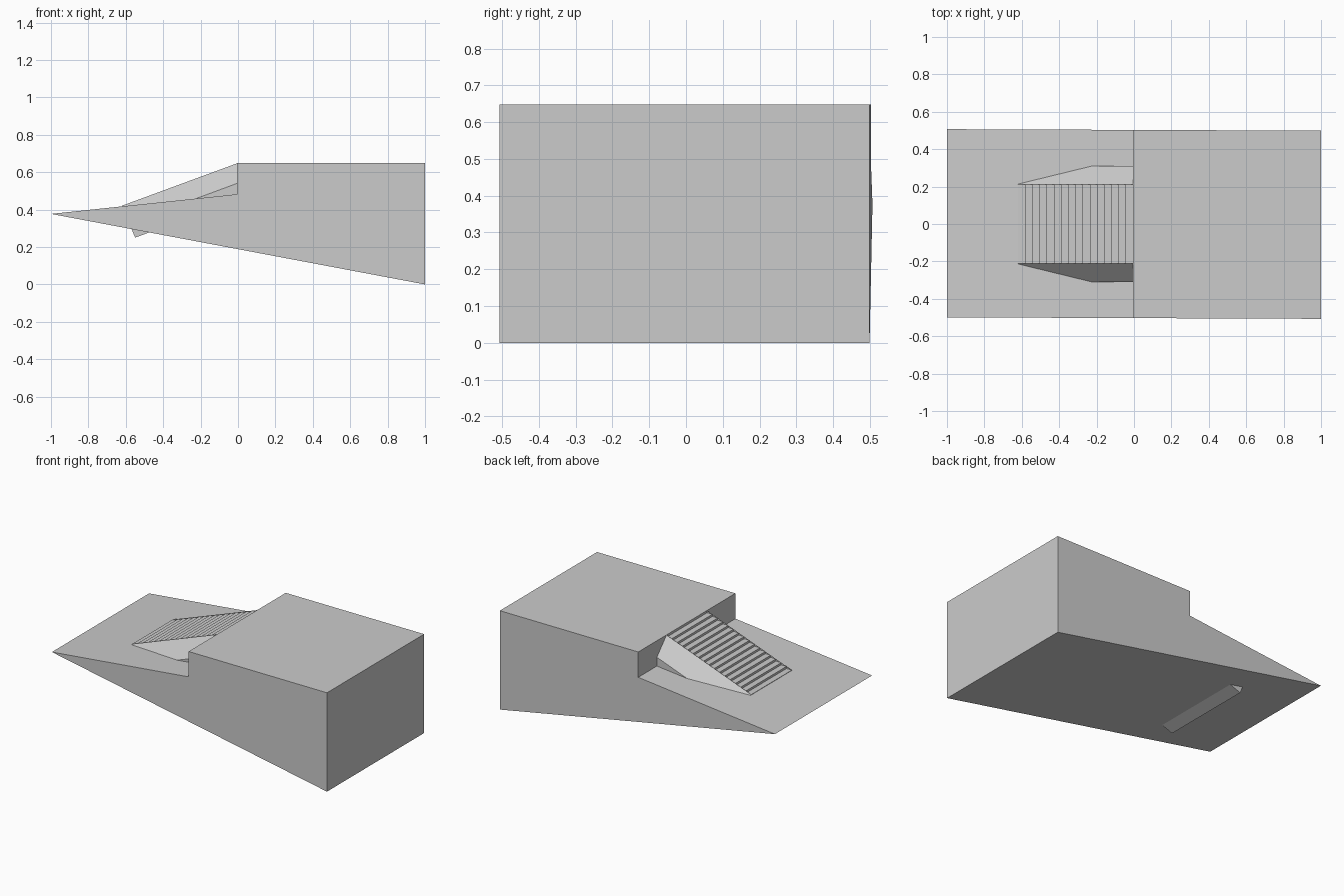
import bpy, bmesh
from mathutils import Vector

if "Cube" in bpy.data.objects:
    bpy.data.objects.remove(bpy.data.objects["Cube"])


def finish(name, bm):
    bmesh.ops.recalc_face_normals(bm, faces=bm.faces[:])
    mesh = bpy.data.meshes.new(name)
    bm.to_mesh(mesh)
    bm.free()
    obj = bpy.data.objects.new(name, mesh)
    bpy.context.collection.objects.link(obj)
    return obj


def loft(name, ring_a, ring_b, skew=0.0):
    """Solid between two matching rings of points."""
    bm = bmesh.new()
    rings = [[bm.verts.new((x, y + skew * x, z)) for x, y, z in r] for r in (ring_a, ring_b)]
    bm.faces.new(rings[0])
    bm.faces.new(rings[1])
    n = len(ring_a)
    for i in range(n):
        j = (i + 1) % n
        bm.faces.new((rings[0][i], rings[0][j], rings[1][j], rings[1][i]))
    return finish(name, bm)


def prism(name, profile, half_width, skew=0.0):
    return loft(name, [(x, -half_width, z) for x, z in profile],
                [(x, half_width, z) for x, z in profile], skew)


# Wedge body with raised block, very slightly skewed
prism("wedge_body", [(-1, 0.377), (1, 0), (1, 0.648), (-0.006, 0.648), (-0.006, 0.482)],
      0.503, -0.004)

# Tilted ramp: top and bottom line ends
top_a, top_b = Vector((-0.62, 0.421)), Vector((-0.006, 0.647))
low_a, low_b = Vector((-0.55, 0.25)), Vector((-0.006, 0.452))

# Steps: sawtooth with nosings on the ramp line
STEPS = 16
stair = [low_b, low_a]
for i in range(STEPS):
    p, q = top_a.lerp(top_b, i / STEPS), top_a.lerp(top_b, (i + 1) / STEPS)
    stair += [p, Vector((q.x, p.y))]
stair.append(top_b)
prism("staircase", stair, 0.21)

# Sloping cheeks either side of the steps
section = [(0.21, 0), (0.31, 0.55), (0.31, 1), (0.21, 1)]
for side, label in ((1, "back"), (-1, "front")):
    rings = []
    for top, low in ((top_a, low_a), (top_b, low_b)):
        pts = [(y, top.lerp(low, t)) for y, t in section]
        rings.append([(p.x, side * y, p.y) for y, p in pts])
    loft("ramp_cheek_" + label, *rings)
